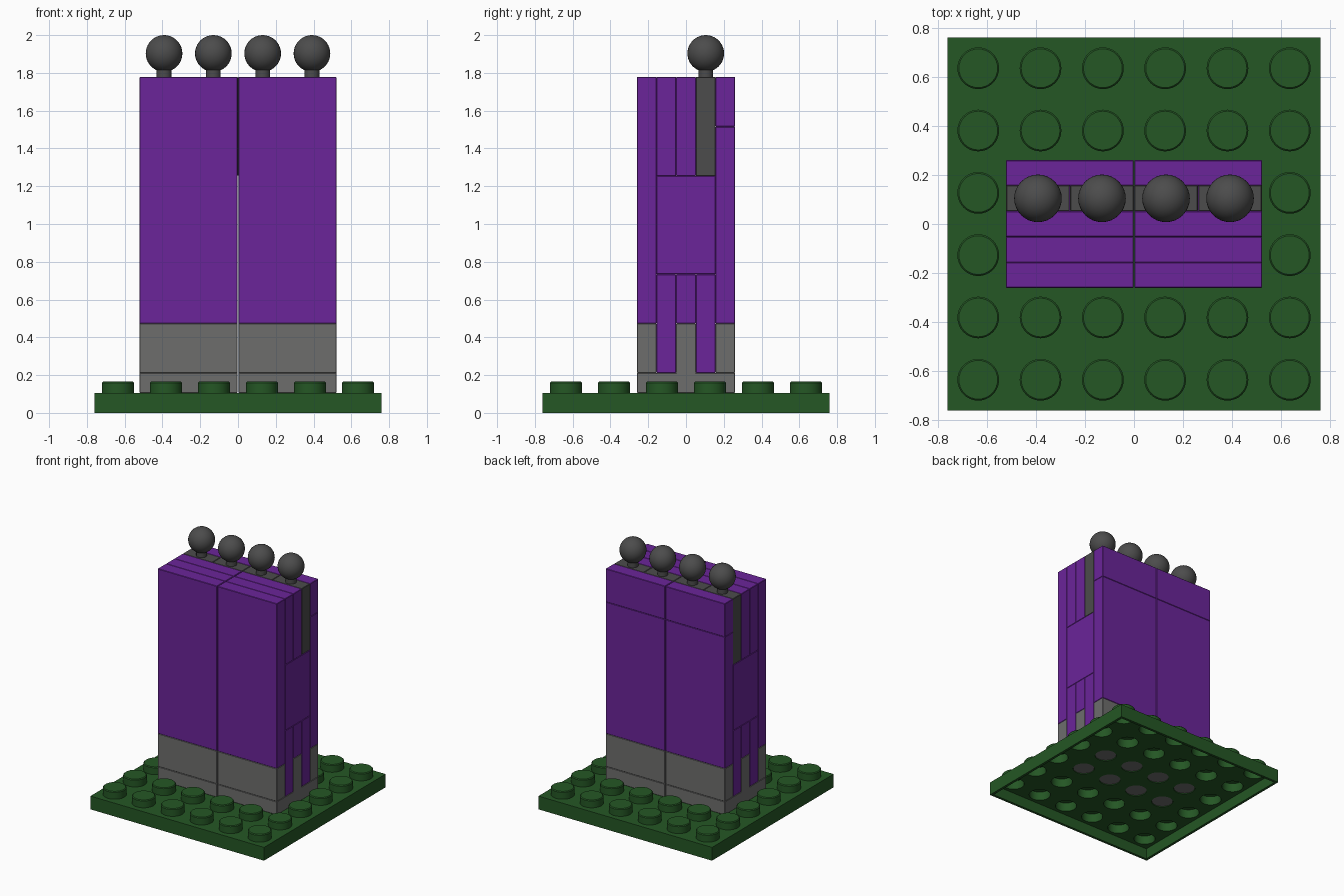
import bpy, bmesh, math

if "Cube" in bpy.data.objects:
    bpy.data.objects.remove(bpy.data.objects["Cube"])


def material(name, rgb):
    m = bpy.data.materials.new(name)
    m.diffuse_color = (*rgb, 1)
    m.use_nodes = True
    m.node_tree.nodes["Principled BSDF"].inputs["Base Color"].default_value = m.diffuse_color
    return m


GREEN = material("dark green", (0.018, 0.095, 0.018))
PURPLE = material("purple", (0.145, 0.018, 0.32))
GREY = material("mid grey", (0.155, 0.155, 0.152))
DARK = material("dark grey", (0.072, 0.072, 0.072))


def finish(bm, name, mat, smooth=False, bevel=0.0):
    me = bpy.data.meshes.new(name)
    bm.to_mesh(me)
    bm.free()
    ob = bpy.data.objects.new(name, me)
    bpy.context.collection.objects.link(ob)
    me.materials.append(mat)
    if bevel:
        mod = ob.modifiers.new("soft edges", "BEVEL")
        mod.width = bevel
        mod.segments = 1
    if smooth:
        bpy.ops.object.select_all(action="DESELECT")
        ob.select_set(True)
        bpy.context.view_layer.objects.active = ob
        bpy.ops.object.shade_smooth_by_angle(angle=math.radians(35))
    return ob


def extrude_yz(bm, profile, x0, x1):
    """Extrude a y-z outline along x."""
    a = [bm.verts.new((x0, y, z)) for y, z in profile]
    b = [bm.verts.new((x1, y, z)) for y, z in profile]
    n = len(profile)
    faces = [bm.faces.new(a[::-1]), bm.faces.new(b)]
    for i in range(n):
        j = (i + 1) % n
        faces.append(bm.faces.new((a[i], a[j], b[j], b[i])))
    bmesh.ops.recalc_face_normals(bm, faces=faces)


def rect(y0, y1, z0, z1):
    return [(y0, z0), (y1, z0), (y1, z1), (y0, z1)]


# ---- baseplate: hollow shell, open studs, bare holes under the tower ----
P, H, WALL = 0.254, 0.76, 0.02
TOP, UNDER = 0.105, 0.085
R, RI, N = 0.085, 0.079, 32
IN = H - WALL
bm = bmesh.new()


def ring(cx, cy, r, z):
    """Circle of radius r, or the square cell outline when r is None."""
    out = []
    for k in range(N):
        t = 2 * math.pi * k / N
        c, s = math.cos(t), math.sin(t)
        q = r if r is not None else P / 2 / max(abs(c), abs(s))
        x, y = cx + q * c, cy + q * s
        out.append(bm.verts.new((max(-IN, min(IN, x)), max(-IN, min(IN, y)), z)))
    return out


def strips(rings):
    for a, b in zip(rings, rings[1:]):
        for k in range(N):
            j = (k + 1) % N
            bm.faces.new((a[k], a[j], b[j], b[k]))


for i in range(6):
    for j in range(6):
        cx, cy = (i - 2.5) * P, (j - 2.5) * P
        if 1 <= i <= 4 and 2 <= j <= 3:
            strips([ring(cx, cy, r, z) for r, z in
                    ((None, TOP), (RI, TOP), (RI, UNDER), (None, UNDER))])
            continue
        outer = [ring(cx, cy, r, z) for r, z in
                 ((None, TOP), (R, TOP), (R, 0.159), (R - 0.006, 0.165))]
        strips(outer)
        bm.faces.new(outer[-1])
        inner = [ring(cx, cy, r, z) for r, z in
                 ((RI, 0.155), (RI, UNDER), (None, UNDER))]
        strips(inner)
        bm.faces.new(inner[0][::-1])
bmesh.ops.remove_doubles(bm, verts=bm.verts, dist=1e-5)
finish(bm, "baseplate", GREEN, smooth=True)

# rim of the baseplate
bm = bmesh.new()
for s in (-1, 1):
    extrude_yz(bm, rect(*sorted((s * IN, s * H)), 0, TOP), -H, H)
    extrude_yz(bm, rect(-IN, IN, 0, TOP), *sorted((s * IN, s * H)))
finish(bm, "baseplate_rim", GREEN)

# grey discs filling the holes under the tower
bm = bmesh.new()
for i in range(4):
    for j in range(2):
        v = bmesh.ops.create_cone(bm, cap_ends=True, segments=N, radius1=RI - 0.001,
                                  radius2=RI - 0.001, depth=0.03)["verts"]
        bmesh.ops.translate(bm, verts=v, vec=((i - 1.5) * P, (j - 0.5) * P, 0.105))
finish(bm, "base_plugs", GREY)

# ---- tower: every block is made as a left and right half ----
W, G = 0.522, 0.002
A, B, C = 0.26, 0.157, 0.052       # layer boundaries in y
Z = 1.778


def blocks(name, mat, profile):
    bm = bmesh.new()
    for x0, x1 in ((-W, -G), (G, W)):
        extrude_yz(bm, profile, x0, x1)
    finish(bm, name, mat, bevel=0.003)


# base plate with an upright centre rib
blocks("grey_base", GREY, [(-A, 0.106), (A, 0.106), (A, 0.212), (C, 0.212),
                           (C, 0.473), (-C, 0.473), (-C, 0.212), (-A, 0.212)])

for name, mat, y0, y1, z0, z1 in (
    ("front_skirt", GREY, -A, -B, 0.212, 0.473),
    ("back_skirt", GREY, B, A, 0.212, 0.473),
    ("front_panel", PURPLE, -A, -B, 0.473, Z),
    ("back_panel", PURPLE, B, A, 0.473, 1.515),
    ("back_top_panel", PURPLE, B, A, 1.515, Z),
    ("lower_front_filler", PURPLE, -B, -C, 0.212, 0.734),
    ("lower_middle_filler", PURPLE, -C, C, 0.473, 0.734),
    ("lower_back_filler", PURPLE, C, B, 0.212, 0.734),
    ("core_block", PURPLE, -B, B, 0.734, 1.254),
    ("upper_front_filler", PURPLE, -B, -C, 1.254, Z),
    ("upper_middle_filler", PURPLE, -C, C, 1.254, Z),
):
    blocks(name, mat, rect(y0, y1, z0, z1))

# ---- four dark holders, each with a ball on a short neck ----
YB = (B + C) / 2
for i in range(4):
    x = (i - 1.5) * 0.261
    bm = bmesh.new()
    extrude_yz(bm, rect(C, B, 1.254, Z), x - 0.1295, x + 0.1295)
    finish(bm, f"ball_holder_{i + 1}", DARK, bevel=0.003)

    bm = bmesh.new()
    v = bmesh.ops.create_cone(bm, cap_ends=True, segments=24, radius1=0.039,
                              radius2=0.039, depth=0.08)["verts"]
    bmesh.ops.translate(bm, verts=v, vec=(x, YB, 1.80))
    finish(bm, f"ball_neck_{i + 1}", DARK, smooth=True)

    bm = bmesh.new()
    v = bmesh.ops.create_uvsphere(bm, u_segments=32, v_segments=20, radius=0.097)["verts"]
    bmesh.ops.translate(bm, verts=v, vec=(x, YB, 1.903))
    finish(bm, f"ball_{i + 1}", DARK, smooth=True)
